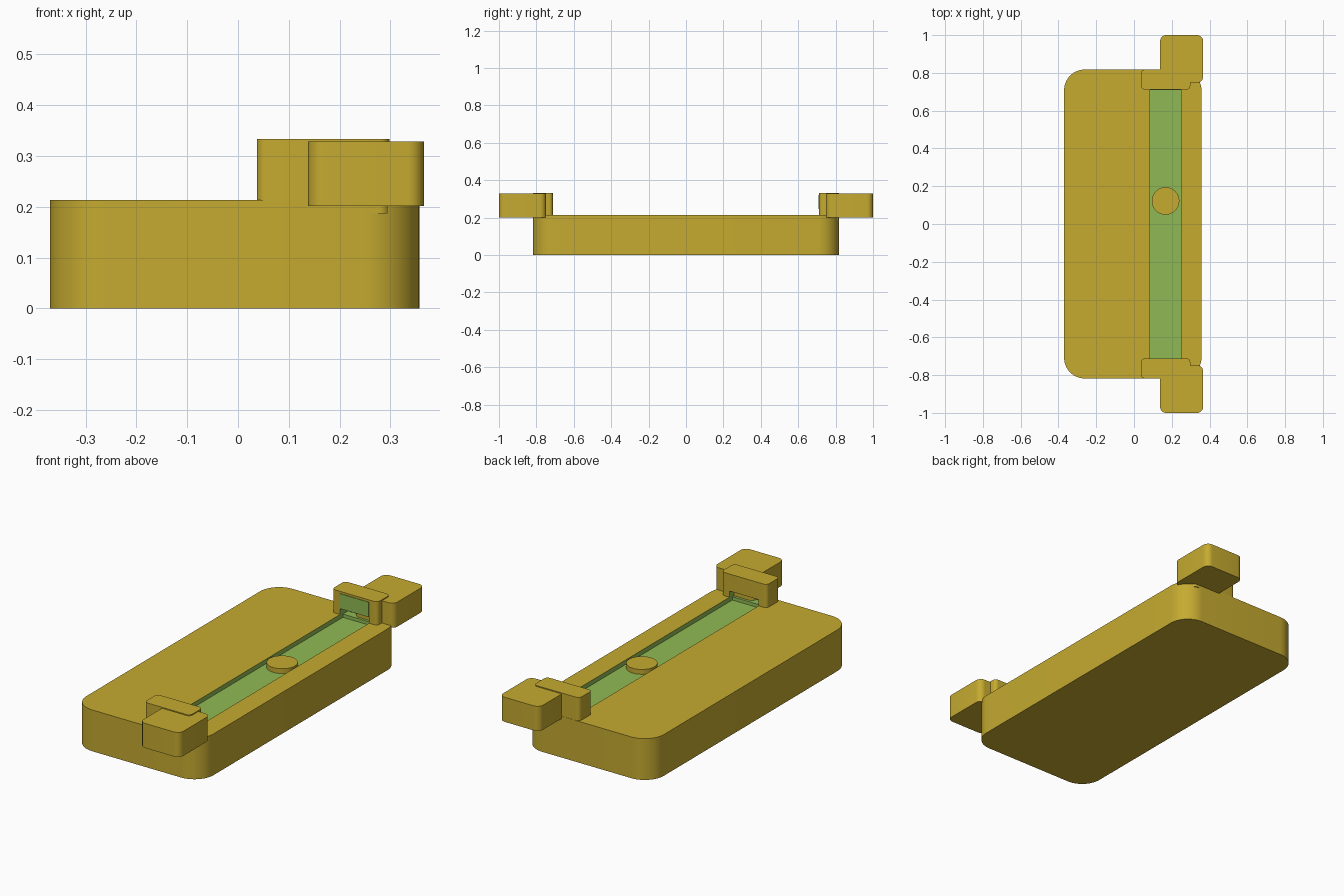
import bpy, bmesh, math

if "Cube" in bpy.data.objects:
    bpy.data.objects.remove(bpy.data.objects["Cube"])

def material(name, rgb):
    m = bpy.data.materials.new(name)
    m.diffuse_color = (*rgb, 1)
    m.use_nodes = True
    m.node_tree.nodes["Principled BSDF"].inputs["Base Color"].default_value = m.diffuse_color
    return m

OLIVE = material("olive_gold", (0.56, 0.405, 0.03))
GREEN = material("leaf_green", (0.28, 0.49, 0.09))

def finish(name, bm, mats):
    me = bpy.data.meshes.new(name)
    bmesh.ops.recalc_face_normals(bm, faces=bm.faces)
    bm.to_mesh(me)
    bm.free()
    ob = bpy.data.objects.new(name, me)
    bpy.context.collection.objects.link(ob)
    for m in mats:
        me.materials.append(m)
    return ob

def block(name, x, y, z, radius=0.0, mats=(OLIVE,), seg=10):
    """Box given by ranges, with rounded upright corners."""
    bm = bmesh.new()
    bmesh.ops.create_cube(bm, size=1)
    for v in bm.verts:
        for i, r in enumerate((x, y, z)):
            v.co[i] = r[0] if v.co[i] < 0 else r[1]
    if radius:
        upright = [e for e in bm.edges
                   if abs(e.verts[0].co.z - e.verts[1].co.z) > 1e-4]
        bmesh.ops.bevel(bm, geom=upright, offset=radius, segments=seg,
                        profile=0.5, affect='EDGES')
    return finish(name, bm, mats)

def smooth(ob):
    bpy.ops.object.select_all(action='DESELECT')
    ob.select_set(True)
    bpy.context.view_layer.objects.active = ob
    bpy.ops.object.shade_smooth_by_angle(angle=math.radians(30))

def cut(ob, x, y, z):
    """Subtract a box and paint the cut faces green."""
    tool = block("cutter", x, y, z)
    mod = ob.modifiers.new("cut", 'BOOLEAN')
    mod.object, mod.operation, mod.solver = tool, 'DIFFERENCE', 'EXACT'
    bpy.context.view_layer.objects.active = ob
    bpy.ops.object.modifier_apply(modifier=mod.name)
    bpy.data.objects.remove(tool)
    e = 1e-3
    for p in ob.data.polygons:
        inside = all(r[0] - e < ob.data.vertices[v].co[i] < r[1] + e
                     for v in p.vertices for i, r in enumerate((x, y, z)))
        p.material_index = 1 if inside else 0

SLOT_X = (0.084, 0.25)
FLOOR = 0.19

# main body with the long slot
body = block("body", (-0.37, 0.357), (-0.818, 0.818), (0, 0.213), 0.11,
             (OLIVE, GREEN), 14)
cut(body, SLOT_X, (-0.775, 0.775), (FLOOR, 0.3))
smooth(body)

# end brackets, outer lugs and slot end steps
for s, end in ((-1, "front"), (1, "back")):
    def span(a, b):
        return tuple(sorted((s * a, s * b)))
    bracket = block(end + "_bracket", (0.037, 0.298), span(0.712, 0.817),
                    (0.187, 0.333), 0.02, (OLIVE, GREEN), 6)
    cut(bracket, SLOT_X, span(0.69, 0.775), (0.17, 0.245))
    smooth(bracket)
    smooth(block(end + "_lug", (0.138, 0.366), span(0.748, 1.0),
                 (0.201, 0.328), 0.032, (OLIVE,), 8))
    block(end + "_slot_step", SLOT_X, span(0.735, 0.78), (FLOOR - 0.005, 0.207),
          mats=(GREEN,))

# thin green plate on the inner face of the back bracket
block("back_plate", SLOT_X, (0.709, 0.716), (0.245, 0.322), mats=(GREEN,))

# round slider button in the slot
bm = bmesh.new()
bmesh.ops.create_cone(bm, cap_ends=True, segments=48, radius1=0.073,
                      radius2=0.073, depth=0.025)
bmesh.ops.translate(bm, verts=bm.verts, vec=(0.167, 0.122, 0.2025))
smooth(finish("slider_button", bm, (OLIVE,)))
